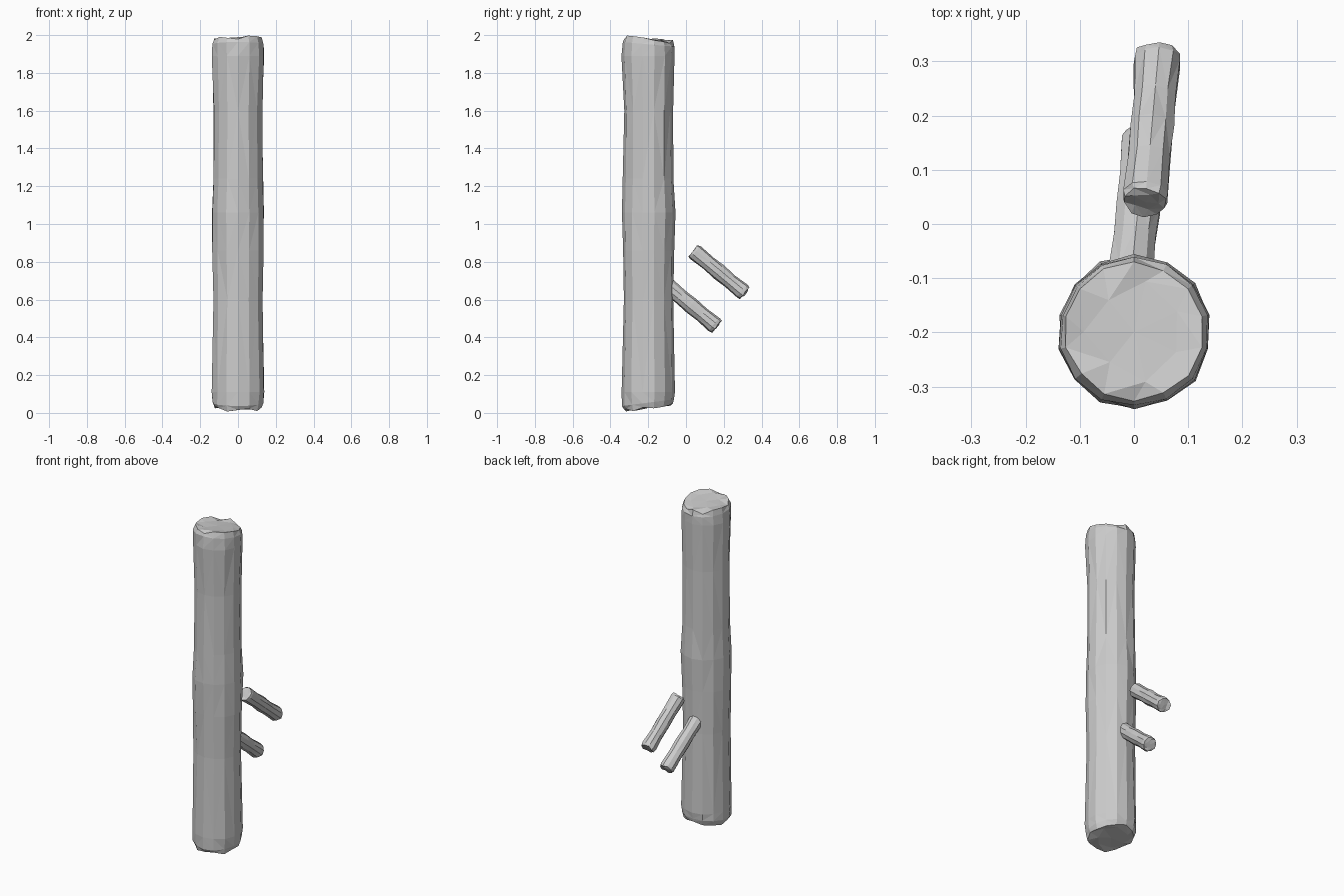
import bpy, bmesh, math, random
from mathutils import Vector

if "Cube" in bpy.data.objects:
    bpy.data.objects.remove(bpy.data.objects["Cube"])


def log(name, start, end, radius, sides, profile, seed, rough, tilt=(0, 0), rag=0.1):
    """Faceted log from start to end; profile = (fraction along, radius factor)."""
    rng = random.Random(seed)
    start, end = Vector(start), Vector(end)
    axis = end - start
    length = axis.length
    quat = axis.to_track_quat('Z', 'Y')
    if abs(axis.x) + abs(axis.y) < 1e-6:
        quat.identity()
    bm = bmesh.new()

    def add(x, y, z):
        return bm.verts.new(quat @ Vector((x, y, z)) + start)

    # bark rings, with ragged rims at both ends
    rings = []
    last = len(profile) - 1
    for i, (t, f) in enumerate(profile):
        ring = []
        for k in range(sides):
            a = 2 * math.pi * (k + 0.5) / sides
            r = radius * f * (1 + rng.uniform(-rough, rough))
            x, y = r * math.cos(a), r * math.sin(a)
            z = t * length
            if i <= 1:
                z += tilt[0] * (y + radius)
            if i >= last - 1:
                z -= tilt[1] * (y + radius)
            if i == 0:
                z += radius * rag * rng.random()
            if i == last:
                z -= radius * rag * rng.random()
            ring.append(add(x, y, z))
        rings.append(ring)
    for lo, hi in zip(rings, rings[1:]):
        for k in range(sides):
            n = (k + 1) % sides
            bm.faces.new((lo[k], lo[n], hi[n], hi[k]))

    # slightly uneven broken end faces
    for ring, z0, s, tl in ((rings[0], 0, 1, tilt[0]), (rings[-1], length, -1, tilt[1])):
        inner = []
        for k in range(0, sides, 2):
            a = 2 * math.pi * (k + 1) / sides
            r = radius * rng.uniform(0.5, 0.7)
            x, y = r * math.cos(a), r * math.sin(a)
            inner.append(add(x, y, z0 + s * (tl * (y + radius) + radius * rag * rng.uniform(0.2, 0.7))))
        mid = add(0, 0, z0 + s * (tl * radius + radius * rag * 0.4))
        m = len(inner)
        for j in range(m):
            a, b, c = ring[2 * j], ring[2 * j + 1], ring[(2 * j + 2) % sides]
            p, q = inner[j], inner[(j + 1) % m]
            for f in ((a, b, p), (b, c, q), (b, q, p), (p, q, mid)):
                bm.faces.new(f)
    bmesh.ops.triangulate(bm, faces=[f for f in bm.faces if len(f.verts) > 3])
    bmesh.ops.recalc_face_normals(bm, faces=bm.faces)
    mesh = bpy.data.meshes.new(name)
    bm.to_mesh(mesh)
    bm.free()
    ob = bpy.data.objects.new(name, mesh)
    bpy.context.collection.objects.link(ob)
    return ob


# upright trunk: flared near the ends, swollen at mid height
trunk_profile = [(0, 0.90), (0.018, 0.97), (0.055, 1.0), (0.30, 0.935), (0.43, 0.965),
                 (0.53, 0.995), (0.62, 0.95), (0.80, 0.92), (0.945, 0.985), (0.982, 0.96), (1, 0.89)]
log("trunk", (0, -0.199, 0), (0, -0.199, 2), 0.142, 14, trunk_profile, 4, 0.025,
    tilt=(0.13, 0.09), rag=0.15)

# two short sloping branches, one set into the trunk and one loose
branch_profile = [(0, 0.93), (0.05, 1.02), (0.3, 0.95), (0.5, 1.0), (0.7, 0.94), (0.94, 1.03), (1, 0.95)]
log("lower_branch", (-0.007, -0.111, 0.683), (0.022, 0.167, 0.453), 0.043, 10,
    branch_profile, 7, 0.04, rag=0.25)
log("upper_branch", (0.02, 0.037, 0.86), (0.045, 0.315, 0.63), 0.043, 10,
    branch_profile, 9, 0.04, rag=0.25)
